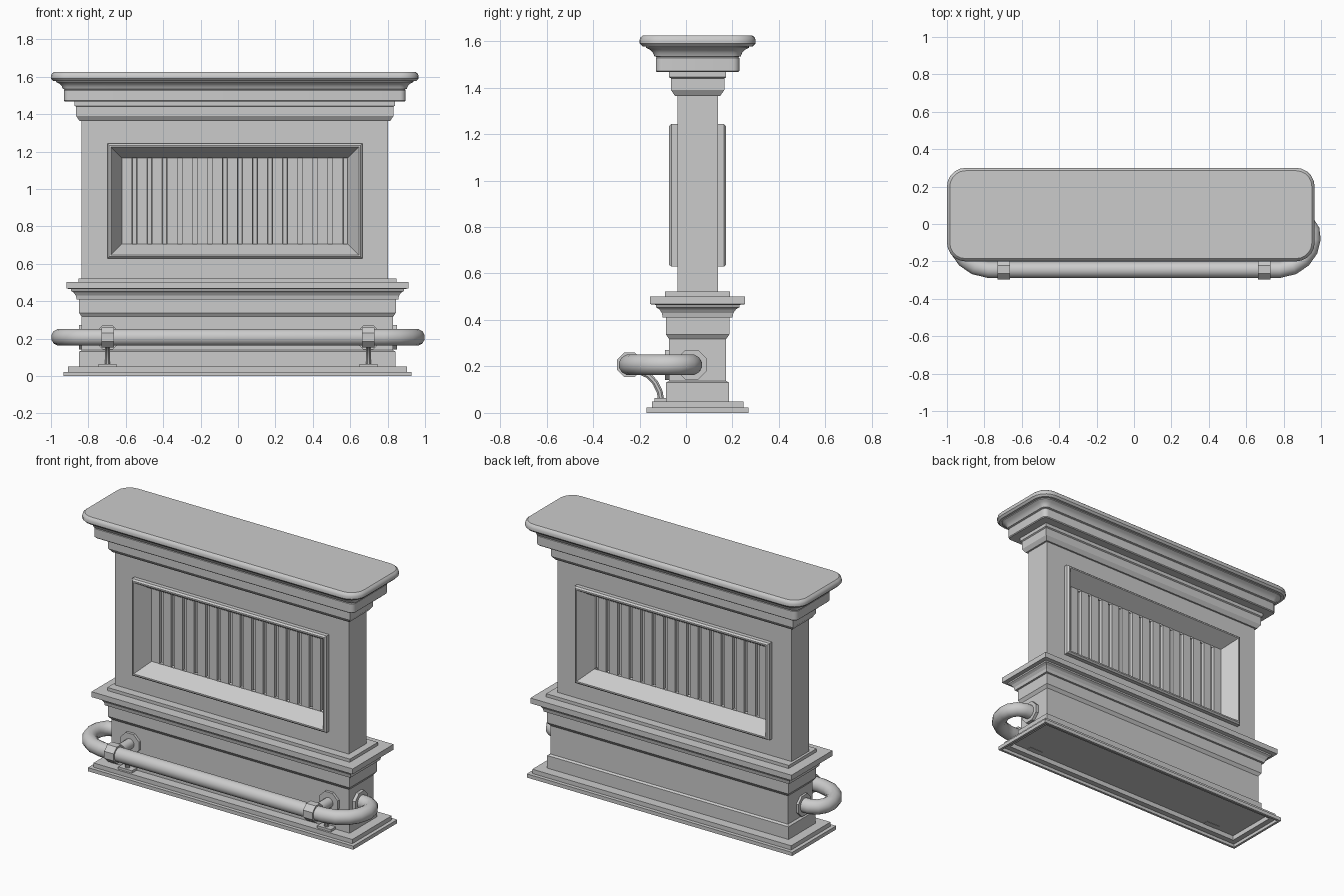
import bpy, bmesh, math
from mathutils import Vector

old = bpy.data.objects.get("Cube")
if old:
    bpy.data.objects.remove(old)

gray = bpy.data.materials.new("plain_gray")
gray.use_nodes = True
COLOR = (0.6, 0.6, 0.6, 1)
gray.diffuse_color = COLOR
gray.node_tree.nodes["Principled BSDF"].inputs["Base Color"].default_value = COLOR

YC = 0.05      # depth centre of the counter
UPPER_X = -0.017
LOWER_X = -0.003


def finish(name, bm, smooth=None):
    bmesh.ops.recalc_face_normals(bm, faces=bm.faces)
    mesh = bpy.data.meshes.new(name)
    bm.to_mesh(mesh)
    bm.free()
    obj = bpy.data.objects.new(name, mesh)
    bpy.context.collection.objects.link(obj)
    mesh.materials.append(gray)
    if smooth:
        bpy.ops.object.select_all(action='DESELECT')
        obj.select_set(True)
        bpy.context.view_layer.objects.active = obj
        bpy.ops.object.shade_smooth_by_angle(angle=math.radians(smooth))
    return obj


def loft(bm, rings, cap_start=True, cap_end=True):
    loops = [[bm.verts.new(p) for p in ring] for ring in rings]
    n = len(loops[0])
    for a, b in zip(loops, loops[1:]):
        for i in range(n):
            j = (i + 1) % n
            bm.faces.new((a[i], a[j], b[j], b[i]))
    if cap_start:
        bm.faces.new(loops[0][::-1])
    if cap_end:
        bm.faces.new(loops[-1])


def moulding(name, cx, extra, profile, round_from=None, smooth=None):
    """Sweep a (half depth, height) profile around a rectangle."""
    bm = bmesh.new()
    rings = []
    for hy, z in profile:
        hx = hy + extra
        r = max(hy - round_from, 0.01) if round_from else 0
        ring = []
        for k, (sx, sy) in enumerate(((1, 1), (-1, 1), (-1, -1), (1, -1))):
            for s in range(6 if round_from else 1):
                a = math.pi / 2 * (k + s / 5)
                ring.append((cx + sx * (hx - r) + r * math.cos(a),
                             YC + sy * (hy - r) + r * math.sin(a), z))
        rings.append(ring)
    loft(bm, rings)
    return finish(name, bm, smooth)


def tube(name, points, radius, sides=12, smooth=40):
    bm = bmesh.new()
    pts = [Vector(p) for p in points]
    rings = []
    for i, p in enumerate(pts):
        t = (pts[min(i + 1, len(pts) - 1)] - pts[max(i - 1, 0)]).normalized()
        side = t.orthogonal() if abs(t.z) > 0.99 else t.cross(Vector((0, 0, 1)))
        side.normalize()
        up = side.cross(t)
        rings.append([p + radius * (math.cos(a) * side + math.sin(a) * up)
                      for a in (2 * math.pi * (k + 0.5) / sides for k in range(sides))])
    loft(bm, rings)
    return finish(name, bm, smooth)


def box(name, lo, hi):
    bm = bmesh.new()
    loft(bm, [[(x, y, z) for x, y in ((lo[0], lo[1]), (hi[0], lo[1]), (hi[0], hi[1]), (lo[0], hi[1]))]
              for z in (lo[2], hi[2])])
    return finish(name, bm)


# Stepped plinth, hollow underneath
moulding("plinth", LOWER_X, 0.71, [
    (0.12, 0.05), (0.17, 0.05), (0.17, 0.02), (0.205, 0.02), (0.205, 0), (0.22, 0), (0.22, 0.023), (0.197, 0.023),
    (0.197, 0.05), (0.136, 0.05), (0.136, 0.13), (0.123, 0.138), (0.123, 0.32)])

# Ledge moulding
moulding("ledge", LOWER_X, 0.71, [
    (0.123, 0.318), (0.137, 0.338), (0.137, 0.41), (0.15, 0.41), (0.154, 0.43), (0.165, 0.446),
    (0.18, 0.455), (0.18, 0.465), (0.205, 0.468), (0.205, 0.502), (0.14, 0.502), (0.14, 0.522), (0.08, 0.522)])

# Cornice and rounded top slab
moulding("cornice_lower", UPPER_X, 0.733, [
    (0.08, 1.365), (0.098, 1.365), (0.115, 1.39), (0.115, 1.44), (0.123, 1.445), (0.123, 1.47)])
moulding("cornice_upper", UPPER_X, 0.733, [
    (0.1, 1.467), (0.175, 1.467), (0.18, 1.472), (0.18, 1.527), (0.176, 1.532), (0.186, 1.535), (0.192, 1.55),
    (0.205, 1.563), (0.222, 1.572), (0.222, 1.58)], 0.15, 35)
moulding("top_slab", UPPER_X, 0.733, [
    (0.2, 1.578), (0.238, 1.578), (0.25, 1.59), (0.25, 1.604), (0.246, 1.616), (0.235, 1.625)], 0.15, 35)

# Body with a framed recess on each face
ZC = 0.936
FLOOR = 0.028
for sign, face in ((-1, "front"), (1, "back")):
    bm = bmesh.new()
    rings = []
    for hx, hz, d in ((0.82, 0.436, 0), (0.82, 0.436, 0.0875), (0.682, 0.307, 0.0875), (0.682, 0.307, 0.113),
                      (0.672, 0.298, 0.123), (0.663, 0.289, 0.123), (0.604, 0.23, FLOOR)):
        rings.append([(UPPER_X + sx * hx, YC + sign * d, ZC + sz * hz)
                      for sx, sz in ((1, 1), (-1, 1), (-1, -1), (1, -1))])
    loft(bm, rings, False, False)
    finish(face + "_body", bm)

    # Vertical boards with grooves between them
    bm = bmesh.new()
    boards = 15
    step = 1.208 / boards
    line = []
    for i in range(boards):
        x = UPPER_X - 0.604 + i * step
        for f, d in ((0, FLOOR), (0.68, FLOOR), (0.7, 0.008), (0.98, 0.008)):
            line.append((x + f * step, YC + sign * d))
    line.append((UPPER_X + 0.604, YC + sign * FLOOR))
    rows = [[bm.verts.new((x, y, ZC + s * 0.23)) for x, y in line] for s in (-1, 1)]
    for i in range(len(line) - 1):
        bm.faces.new((rows[0][i], rows[0][i + 1], rows[1][i + 1], rows[1][i]))
    finish(face + "_boards", bm)

# Foot rail wrapping round the front, ending in the sides
RZ = 0.207
half = [(0.83, 0.025), (0.885, 0.025), (0.925, 0.005), (0.95, -0.035), (0.955, -0.08),
        (0.94, -0.14), (0.905, -0.19), (0.85, -0.228), (0.78, -0.245)]
path = [(x, y, RZ) for x, y in half] + [(-x, y, RZ) for x, y in reversed(half)]
tube("foot_rail", path, 0.045)

for s, side in ((1, "left"), (-1, "right")):
    tube(side + "_end_flange", [(s * 0.82, 0.025, RZ), (s * 0.85, 0.025, RZ)], 0.07, 8, 30)
    # Rail bracket: wall flange, arm, collar, curved strut and foot
    x = s * 0.697
    tube(side + "_wall_flange", [(x, -0.065, RZ), (x, -0.09, RZ)], 0.07, 8, 30)
    tube(side + "_arm", [(x, -0.07, RZ), (x, -0.24, RZ)], 0.032)
    tube(side + "_collar", [(x - 0.033, -0.243, RZ), (x + 0.033, -0.243, RZ)], 0.058, 8, 30)
    tube(side + "_strut", [(x, -0.2, 0.18), (x, -0.16, 0.16), (x, -0.132, 0.13), (x, -0.113, 0.09),
                           (x, -0.108, 0.06)], 0.014, 8)
    box(side + "_foot", (x - 0.048, -0.135, 0.048), (x + 0.048, -0.085, 0.065))
